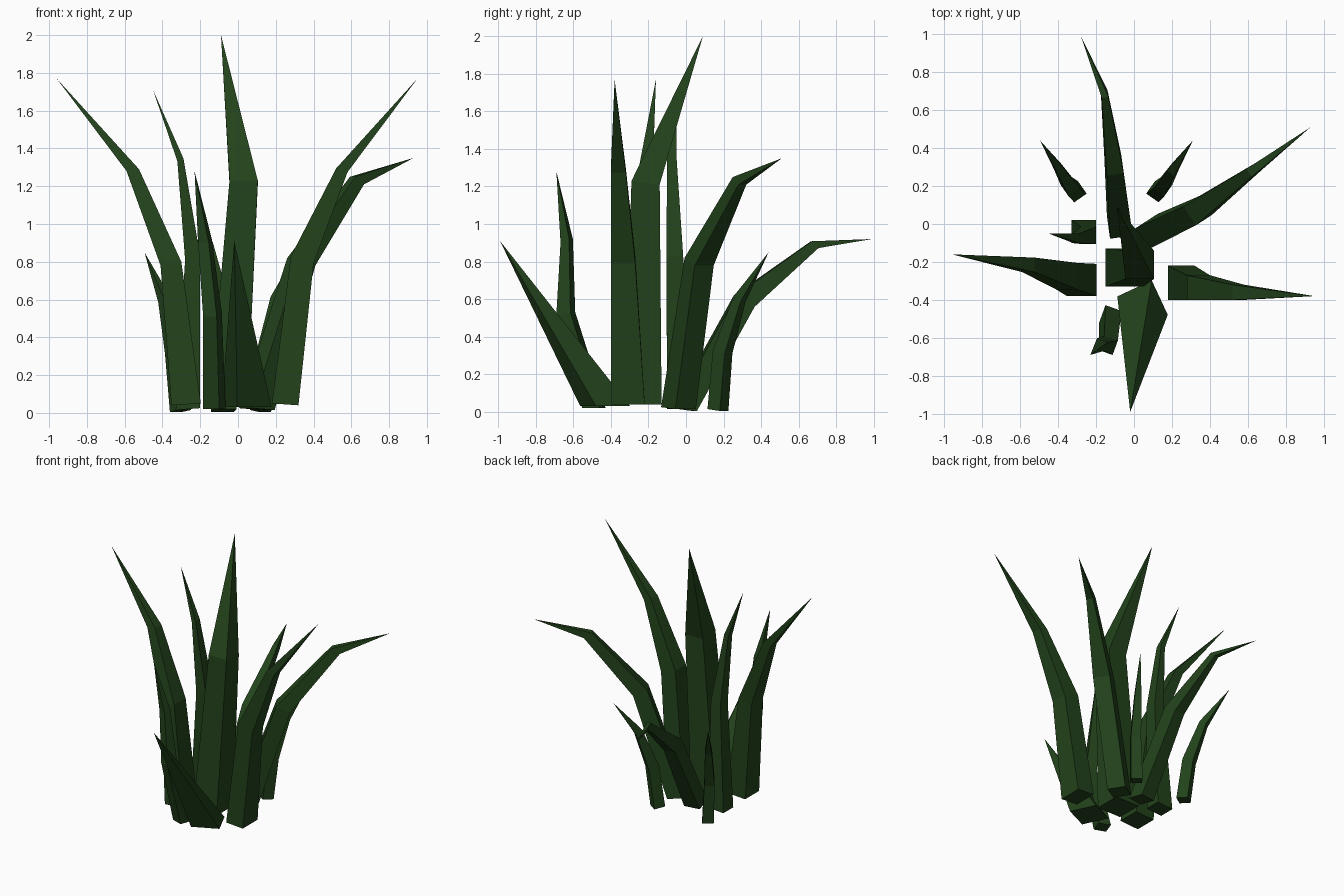
import bpy, bmesh
from math import radians, cos, sin
from mathutils import Vector

mat = bpy.data.materials.new("grass_green")
mat.diffuse_color = (0.016, 0.055, 0.011, 1)


def blade(name, yaw, rings, tip):
    """Four-sided tapering blade. Ring: x, y, z, half depth, half width, outward drop."""
    u = Vector((cos(radians(yaw)), sin(radians(yaw)), 0))
    v = Vector((-u.y, u.x, 0))
    bm = bmesh.new()
    loops = []
    for x, y, z, r, w, drop in rings:
        c = Vector((x, y, z))
        loops.append([bm.verts.new(c + u * r * a + v * w * b - Vector((0, 0, drop * a)))
                      for a, b in ((1, -1), (1, 1), (-1, 1), (-1, -1))])
    bm.faces.new(loops[0][::-1])
    for lo, hi in zip(loops, loops[1:]):
        for i in range(4):
            j = (i + 1) % 4
            bm.faces.new((lo[i], lo[j], hi[j], hi[i]))
    t = bm.verts.new(tip)
    for i in range(4):
        bm.faces.new((loops[-1][i], loops[-1][(i + 1) % 4], t))
    bmesh.ops.recalc_face_normals(bm, faces=bm.faces)
    me = bpy.data.meshes.new(name)
    bm.to_mesh(me)
    bm.free()
    me.materials.append(mat)
    bpy.context.collection.objects.link(bpy.data.objects.new(name, me))


# Tall centre blade
blade("center_blade", 90, [(-0.05, -0.23, 0.04, .1, .1, 0),
                           (0.03, -0.215, 1.22, .075, .075, .01)], (-0.09, 0.09, 2.0))
# Broad side blades
blade("right_blade", 0, [(0.25, -0.31, 0.045, .07, .09, .005),
                         (0.34, -0.335, 0.81, .06, .065, .02),
                         (0.55, -0.36, 1.285, .03, .04, .01)], (0.95, -0.38, 1.77))
blade("left_blade", 180, [(-0.275, -0.295, 0.045, .078, .085, .005),
                          (-0.355, -0.275, 0.79, .055, .07, .01),
                          (-0.557, -0.215, 1.285, .033, .038, .005)], (-0.96, -0.16, 1.77))
# Drooping rear blades
blade("back_blade", 98, [(-0.075, -0.01, 0.012, .06, .06, .008),
                         (-0.105, 0.31, 0.59, .05, .045, .03),
                         (-0.155, 0.685, 0.89, .018, .018, .018)], (-0.28, 0.99, 0.92))
blade("back_right_blade", 33, [(0.10, -0.04, 0.02, .07, .065, .005),
                               (0.335, 0.07, 0.80, .05, .06, .02),
                               (0.63, 0.285, 1.23, .028, .025, .02)], (0.93, 0.51, 1.35))
# Short wide front blade
blade("front_blade", -65, [(0.045, -0.43, 0.03, .1, .1, 0)], (-0.02, -0.99, 0.91))
# Thin blades
blade("front_left_thin_blade", -110, [(-0.125, -0.49, 0.02, .05, .045, 0),
                                      (-0.135, -0.64, 0.52, .04, .038, .01),
                                      (-0.175, -0.635, 0.91, .024, .03, .01)],
      (-0.23, -0.69, 1.28))
blade("left_thin_blade", 180, [(-0.265, -0.04, 0.02, .065, .06, .005),
                               (-0.24, -0.06, 0.82, .04, .045, .01),
                               (-0.305, -0.075, 1.34, .016, .025, .008)],
      (-0.45, -0.05, 1.71))
for side, s, cx in (("left", -1, 0.305), ("right", 1, 0.12)):
    blade("back_%s_short_blade" % side, 90 - s * 35,
          [(s * cx, 0.17, 0.01, .04, .04, .005),
           (s * (cx + 0.03), 0.195, 0.32, .038, .036, .01),
           (s * (cx + 0.085), 0.285, 0.60, .022, .024, .015)],
          (s * (cx + 0.19), 0.44, 0.85))
